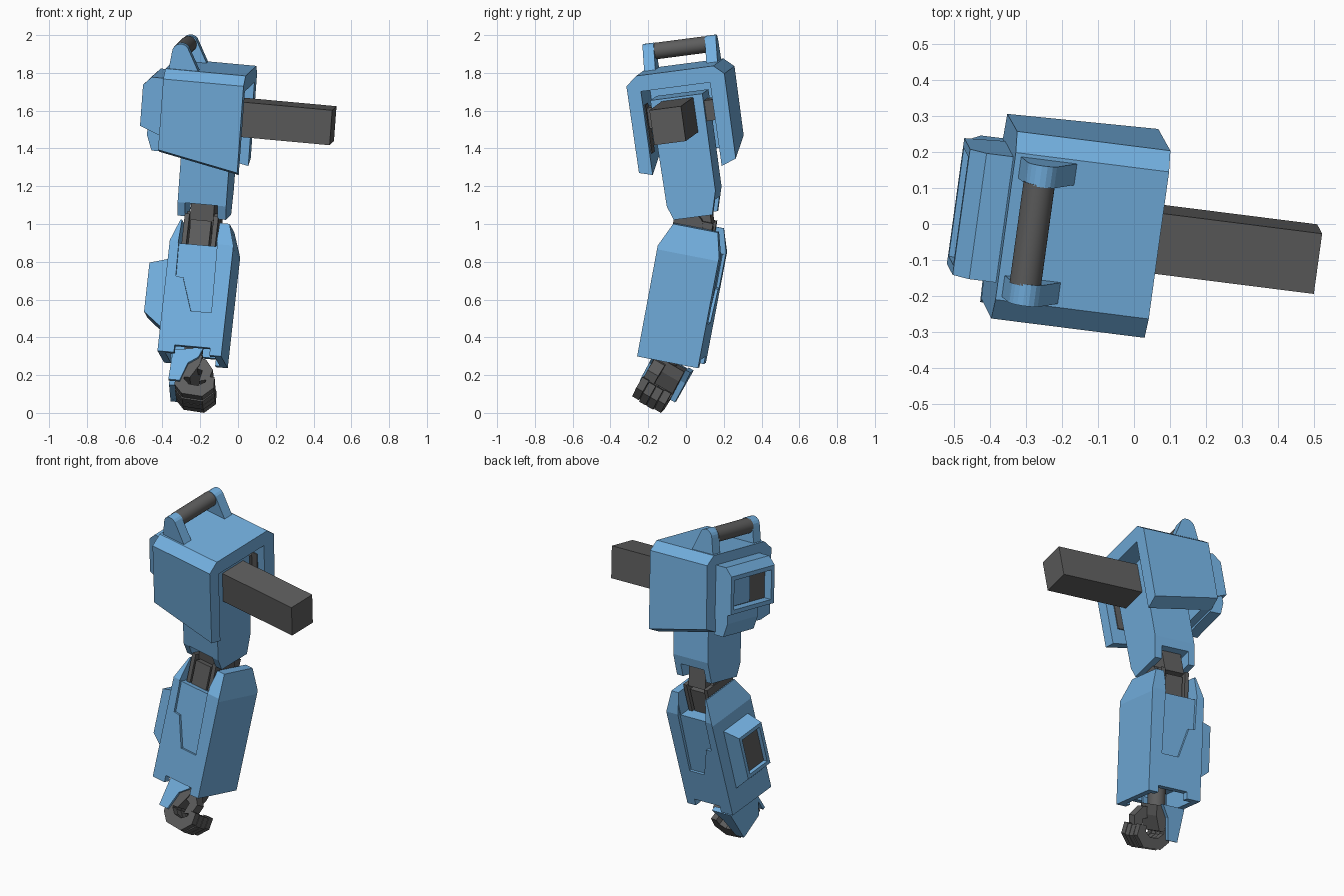
import bpy, bmesh
from math import radians, pi, cos, sin
from mathutils import Matrix, Euler

cube = bpy.data.objects.get("Cube")
if cube:
    bpy.data.objects.remove(cube, do_unlink=True)


def material(name, rgb):
    m = bpy.data.materials.new(name)
    m.use_nodes = True
    m.diffuse_color = (*rgb, 1)
    m.node_tree.nodes["Principled BSDF"].inputs["Base Color"].default_value = (*rgb, 1)
    return m


BLUE = material("sky blue", (0.17, 0.43, 0.74))
GREY = material("dark grey", (0.11, 0.11, 0.11))


def frame(loc, rot):
    turn = Euler([radians(a) for a in rot]).to_matrix().to_4x4()
    return Matrix.Translation(loc) @ turn


# Each arm segment has its own tilted frame
UPPER = frame((-0.17, 0, 1.55), (7.4, 5.2, -7.2))
FORE = frame((-0.17, 0.04, 1.0), (-11, 5, -7.2))
HAND = frame((-0.23, -0.085, 0.28), (-30, 5, -7))


def finish(name, bm, fr, *mats):
    bmesh.ops.recalc_face_normals(bm, faces=bm.faces)
    me = bpy.data.meshes.new(name)
    bm.to_mesh(me)
    bm.free()
    for m in mats:
        me.materials.append(m)
    ob = bpy.data.objects.new(name, me)
    bpy.context.collection.objects.link(ob)
    ob.matrix_world = fr
    return ob


def prism_mesh(pts, axis, lo, hi):
    """Extrude a (y,z) outline along X, or an (x,z) outline along Y."""
    bm = bmesh.new()
    place = (lambda p, t: (t, *p)) if axis == "X" else (lambda p, t: (p[0], t, p[1]))
    a, b = [[bm.verts.new(place(p, t)) for p in pts] for t in (lo, hi)]
    bm.faces.new(a)
    bm.faces.new(b)
    n = len(pts)
    for i in range(n):
        j = (i + 1) % n
        bm.faces.new((a[i], a[j], b[j], b[i]))
    bmesh.ops.recalc_face_normals(bm, faces=bm.faces)
    return bm


def prism(name, pts, axis, lo, hi, fr, mat):
    return finish(name, prism_mesh(pts, axis, lo, hi), fr, mat)


def rect(y0, y1, z0, z1):
    return [(y0, z0), (y1, z0), (y1, z1), (y0, z1)]


def box(name, x, y, z, fr, mat):
    return prism(name, rect(*y, *z), "X", *x, fr, mat)


def rod(name, start, axis, length, radius, fr, mat):
    bm = bmesh.new()
    turn = {"X": Matrix.Rotation(pi / 2, 4, "Y"), "Y": Matrix.Rotation(-pi / 2, 4, "X"), "Z": Matrix()}[axis]
    m = Matrix.Translation(start) @ turn @ Matrix.Translation((0, 0, length / 2))
    bmesh.ops.create_cone(bm, cap_ends=True, segments=24, radius1=radius, radius2=radius, depth=length, matrix=m)
    ob = finish(name, bm, fr, mat)
    bpy.ops.object.select_all(action="DESELECT")
    ob.select_set(True)
    bpy.context.view_layer.objects.active = ob
    bpy.ops.object.shade_smooth_by_angle(angle=radians(40))


def cut(ob, *cutters):
    for c in cutters:
        c.hide_render = True
        mod = ob.modifiers.new("cut", "BOOLEAN")
        mod.operation, mod.solver, mod.object = "DIFFERENCE", "EXACT", c
    bpy.context.view_layer.update()
    me = bpy.data.meshes.new_from_object(ob.evaluated_get(bpy.context.evaluated_depsgraph_get()))
    ob.modifiers.clear()
    ob.data = me
    for c in cutters:
        bpy.data.objects.remove(c, do_unlink=True)


def housing(name, bm, rim, depth, fr):
    """Sink a grey opening into the outermost (-x) face."""
    face = min(bm.faces, key=lambda f: f.calc_center_median().x)
    bmesh.ops.inset_individual(bm, faces=[face], thickness=rim)
    bmesh.ops.inset_individual(bm, faces=[face], thickness=0.001, depth=-depth)
    face.material_index = 1
    finish(name, bm, fr, BLUE, GREY)


# Shoulder shell: bevelled hood, open below and on the inner side
bm = prism_mesh([(-0.258, -0.23), (-0.26, 0.235), (-0.2, 0.283), (0.215, 0.283), (0.268, 0.235),
                 (0.265, -0.22), (0.185, -0.25), (-0.187, -0.25)], "X", -0.21, 0.22)
for v in bm.verts:
    if v.co.z < -0.1 and v.co.x < 0:
        v.co.z += 0.085
shell = finish("shoulder_shell", bm, UPPER, BLUE)
cut(shell, box("shell_cutter", (-0.14, 0.4), (-0.187, 0.185), (-0.6, 0.198), UPPER, BLUE))

# Shoulder side housing: bevelled top, half-covered opening, lower skirt
housing("shoulder_side_housing",
        prism_mesh([(-0.2, 0.225), (-0.285, 0.225), (-0.328, 0.18), (-0.328, -0.04), (-0.2, -0.09)],
                   "Y", -0.16, 0.195), 0.035, 0.05, UPPER)
box("shoulder_side_panel", (-0.3, -0.27), (0.01, 0.159), (-0.004, 0.144), UPPER, BLUE)
prism("shoulder_side_skirt", [(-0.2, -0.02), (-0.3, -0.02), (-0.3, -0.1), (-0.27, -0.18), (-0.2, -0.18)],
      "Y", -0.06, 0.19, UPPER, BLUE)

# Carry handle
arc = [(-0.137 + 0.046 * cos(radians(a)), 0.374 + 0.046 * sin(radians(a))) for a in range(180, 20, -20)]
for side, y in (("front", -0.19), ("back", 0.145)):
    prism("handle_bracket_" + side, [(-0.195, 0.27)] + arc + [(-0.03, 0.27)], "Y", y, y + 0.06, UPPER, BLUE)
rod("handle_grip", (-0.142, -0.135, 0.374), "Y", 0.285, 0.044, UPPER, GREY)

# Shoulder joint bar, cross pin and inner wall plates
box("shoulder_bar", (-0.05, 0.68), (-0.093, 0.077), (-0.06, 0.127), UPPER, GREY)
box("shoulder_cross_pin", (-0.02, 0.13), (-0.19, 0.19), (-0.01, 0.1), UPPER, GREY)
for side, y in (("front", -0.19), ("back", 0.18)):
    box("shoulder_wall_plate_" + side, (0.05, 0.17), (y, y + 0.009), (-0.14, 0.12), UPPER, GREY)

# Upper arm with elbow slot
upper = prism("upper_arm", [(-0.152, 0.14), (-0.144, -0.43), (-0.117, -0.505), (0.09, -0.505),
                            (0.125, -0.38), (0.128, 0.14)], "X", -0.1, 0.16, UPPER, BLUE)
cut(upper, box("upper_slot_cutter", (-0.06, 0.115), (-0.4, 0.4), (-0.7, -0.43), UPPER, BLUE))

# Elbow joint
box("elbow_upper_block", (-0.035, 0.09), (-0.09, 0.07), (-0.56, -0.42), UPPER, GREY)
rod("elbow_hinge", (-0.1, 0.0, 0.0), "X", 0.18, 0.06, FORE, GREY)
box("elbow_core", (-0.07, 0.04), (-0.1, 0.1), (-0.16, 0.0), FORE, GREY)
for side, x in (("outer", -0.105), ("inner", 0.05)):
    box("elbow_plate_" + side, (x, x + 0.025), (-0.1, 0.11), (-0.16, 0.03), FORE, GREY)

# Forearm: sides taper in at the top, front and back carry sunken panels
bm = prism_mesh([(-0.15, -0.73), (-0.148, -0.13), (-0.092, -0.005), (0.15, -0.005),
                 (0.185, -0.13), (0.18, -0.73)], "X", -0.163, 0.178)
bmesh.ops.bisect_plane(bm, geom=bm.verts[:] + bm.edges[:] + bm.faces[:],
                       plane_co=(0, 0, -0.15), plane_no=(0, 0, 1))
for v in bm.verts:
    if v.co.z > -0.02:
        v.co.x *= 0.77
fore = finish("forearm", bm, FORE, BLUE)
panel = [(-0.12, 0.1), (-0.11, -0.32), (-0.07, -0.325), (-0.01, -0.5), (0.1, -0.5), (0.085, 0.1)]
cut(fore,
    prism("panel_cutter_front", panel, "Y", -0.4, -0.134, FORE, BLUE),
    prism("panel_cutter_back", panel, "Y", 0.168, 0.4, FORE, BLUE),
    box("elbow_slot_cutter", (-0.117, 0.085), (-0.5, 0.5), (-0.14, 0.2), FORE, BLUE),
    box("wrist_notch_cutter", (-0.075, 0.115), (-0.5, 0.5), (-0.9, -0.69), FORE, BLUE),
    box("wrist_cavity_cutter", (-0.125, 0.14), (-0.11, 0.14), (-0.92, -0.62), FORE, BLUE))

# Forearm side housing: tapers towards its outer face
bm = prism_mesh(rect(-0.1, 0.11, -0.6, -0.22), "X", -0.155, -0.265)
bm.verts.ensure_lookup_table()
for v, (y, z) in zip(bm.verts[4:], rect(-0.09, 0.1, -0.515, -0.25)):
    v.co.y, v.co.z = y, z
housing("forearm_side_housing", bm, 0.03, 0.025, FORE)

# Wrist and palm
rod("wrist", (0.01, 0.0, -0.76), "Z", 0.16, 0.05, FORE, GREY)
prism("palm", [(-0.08, -0.01), (0.05, -0.01), (0.04, -0.07), (0.0, -0.15), (-0.08, -0.15)],
      "Y", -0.075, 0.1, HAND, GREY)

# Blue guard over the back of the hand
prism("hand_guard", [(-0.07, 0.0), (0.127, -0.01), (0.13, -0.15), (0.11, -0.19), (-0.03, -0.18), (-0.08, -0.1)],
      "X", -0.11, -0.078, HAND, BLUE)
prism("hand_guard_edge", [(-0.11, 0.0), (0.03, 0.0), (-0.02, -0.07), (-0.05, -0.19), (-0.11, -0.19)],
      "Y", 0.1, 0.13, HAND, BLUE)
prism("hand_guard_front", [(-0.11, 0.0), (0.05, 0.03), (0.03, -0.03), (-0.02, -0.07), (-0.05, -0.18), (-0.11, -0.18)],
      "Y", -0.09, -0.073, HAND, BLUE)

# Four curled fingers and the thumb
curl = [(-0.08, -0.11), (-0.075, -0.2), (-0.03, -0.25), (0.08, -0.258), (0.135, -0.2), (0.13, -0.135),
        (0.09, -0.135), (0.085, -0.17), (0.05, -0.195), (0.0, -0.19), (-0.03, -0.16), (-0.03, -0.11)]
for i in range(4):
    y = -0.075 + i * 0.045
    drop = 0.006 * (i in (1, 2))
    prism("finger_%d" % (i + 1), [(x, z - drop) for x, z in curl], "Y", y, y + 0.041, HAND, GREY)
prism("thumb", [(0.0, -0.02), (0.07, -0.03), (0.115, -0.09), (0.1, -0.15), (0.05, -0.165), (0.06, -0.1), (0.01, -0.08)],
      "Y", -0.07, -0.005, HAND, GREY)
